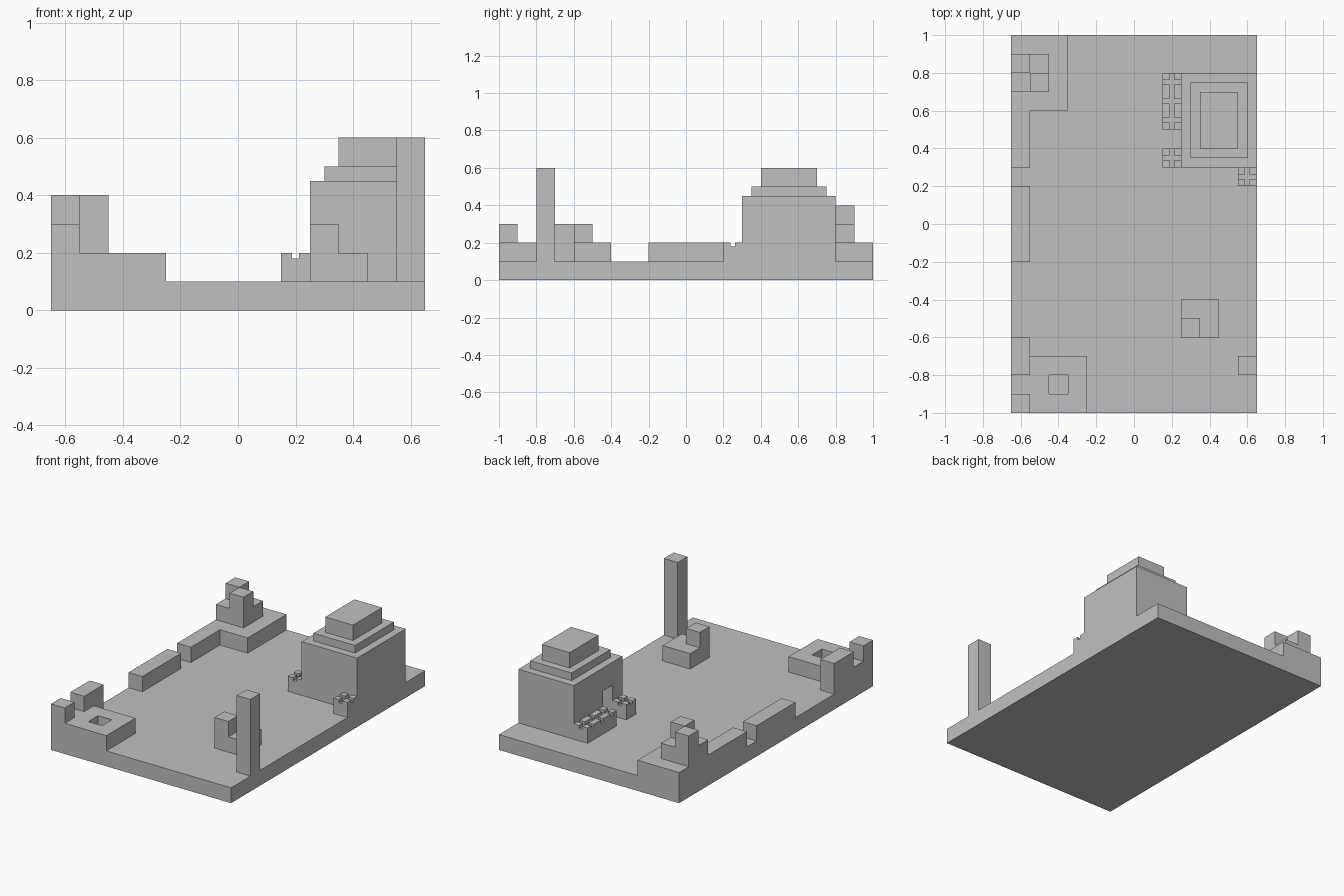
import bpy

cube = bpy.data.objects.get("Cube")
if cube:
    bpy.data.objects.remove(cube, do_unlink=True)

GREY = (0.53, 0.53, 0.53, 1)
stone = bpy.data.materials.new("stone_grey")
stone.use_nodes = True
stone.diffuse_color = GREY
bsdf = next(n for n in stone.node_tree.nodes if n.type == 'BSDF_PRINCIPLED')
bsdf.inputs["Base Color"].default_value = GREY


def box(name, xs, ys, zs):
    """Box spanning the given ranges along each axis."""
    bpy.ops.mesh.primitive_cube_add(size=1)
    ob = bpy.context.object
    ob.name = name
    spans = (xs, ys, zs)
    for v in ob.data.vertices:
        v.co = [(a + b) / 2 + c * (b - a) for (a, b), c in zip(spans, v.co)]
    ob.data.materials.append(stone)
    return ob


def cut(target, *spans):
    """Carve a box-shaped opening out of the target."""
    cutter = box("cutter", *spans)
    cutter.hide_render = True
    mod = target.modifiers.new("opening", 'BOOLEAN')
    mod.object = cutter
    mod.solver = 'EXACT'
    bpy.context.view_layer.objects.active = target
    bpy.ops.object.modifier_apply(modifier=mod.name)
    bpy.data.objects.remove(cutter, do_unlink=True)


# Ground slab
G = 0.1
EDGE = (-0.65, -0.55)
box("ground_slab", (-0.65, 0.65), (-1, 1), (0, G))

# Low wall along the right edge
box("wall_middle", EDGE, (-0.2, 0.2), (G, 0.2))
box("wall_back", EDGE, (0.3, 0.6), (G, 0.2))

# Back corner terrace with four staggered blocks
box("back_terrace", (-0.65, -0.35), (0.6, 1), (G, 0.2))
for i in range(2):
    for j in range(2):
        x, y = -0.65 + i * 0.1, 0.7 + j * 0.1
        top = 0.4 if i != j else 0.3
        box("terrace_block", (x, x + 0.1), (y, y + 0.1), (0.2, top))

# Front corner terrace with a pit and two wall remains
terrace = box("front_terrace", (-0.65, -0.25), (-1, -0.7), (G, 0.2))
cut(terrace, (-0.45, -0.35), (-0.9, -0.8), (0, 0.3))
box("front_corner_block", EDGE, (-1, -0.9), (0.2, 0.3))
box("front_wall_block", EDGE, (-0.8, -0.7), (0.2, 0.3))
box("front_wall_end", EDGE, (-0.7, -0.6), (G, 0.3))

# Pillar and stepped stone
box("pillar", (0.55, 0.65), (-0.8, -0.7), (G, 0.6))
box("stone_base", (0.25, 0.45), (-0.6, -0.4), (G, 0.2))
box("stone_top", (0.25, 0.35), (-0.6, -0.5), (0.2, 0.3))

# House with doorway and stepped roof
house = box("house_walls", (0.25, 0.65), (0.3, 0.8), (G, 0.45))
cut(house, (0.15, 0.35), (0.4, 0.5), (0, 0.3))
box("roof_lower", (0.3, 0.6), (0.35, 0.75), (0.45, 0.5))
box("roof_upper", (0.35, 0.55), (0.4, 0.7), (0.5, 0.6))

# Planter cubes with crossed grooves on top
for x, y in [(0.2, 0.35), (0.2, 0.55), (0.2, 0.65), (0.2, 0.75), (0.6, 0.25)]:
    planter = box("planter", (x - 0.05, x + 0.05), (y - 0.05, y + 0.05), (G, 0.2))
    cut(planter, (x - 0.06, x + 0.06), (y - 0.012, y + 0.012), (0.18, 0.25))
    cut(planter, (x - 0.012, x + 0.012), (y - 0.06, y + 0.06), (0.18, 0.25))
